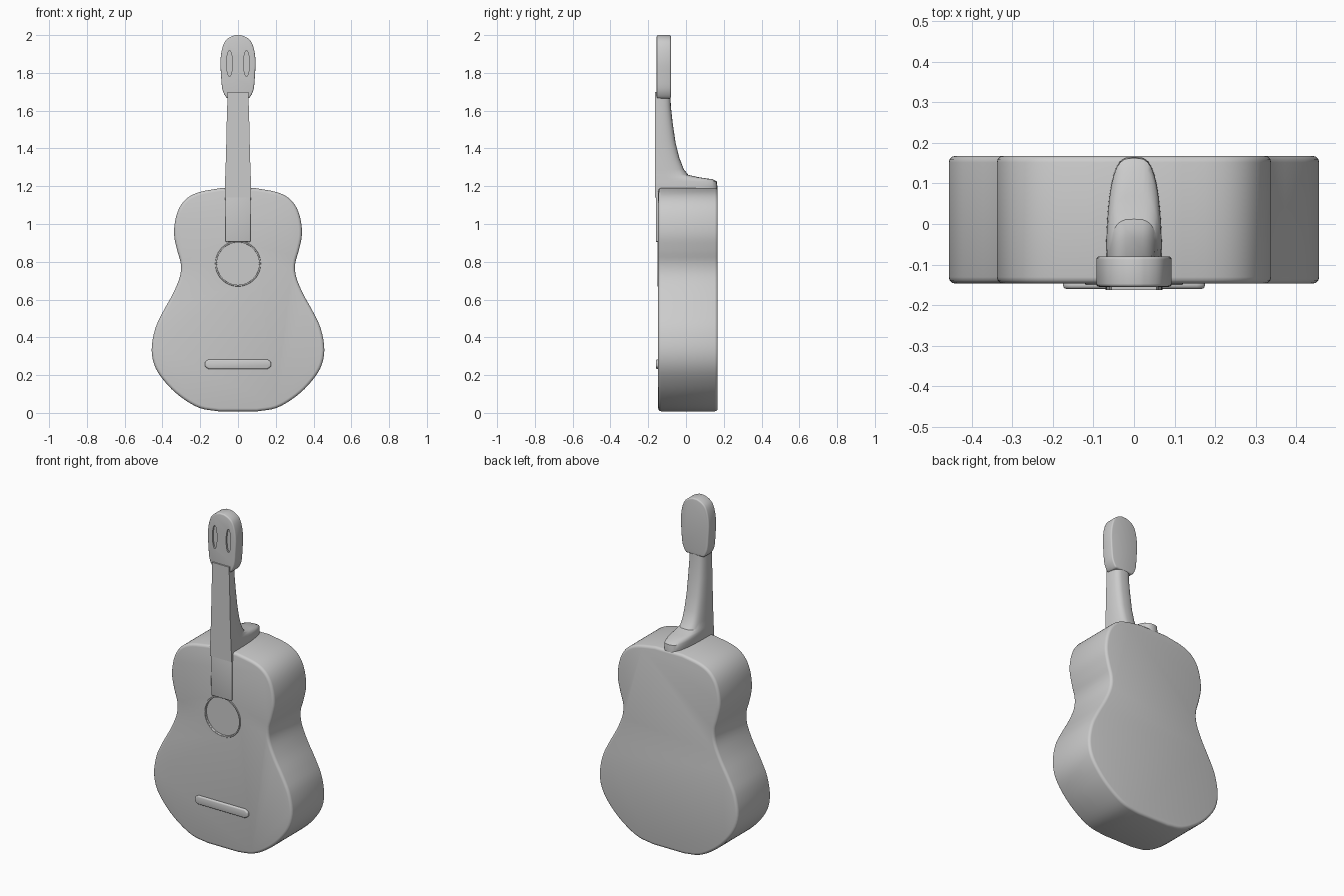
import bpy, bmesh, math
from mathutils import Vector

old = bpy.data.objects.get("Cube")
if old:
    bpy.data.objects.remove(old, do_unlink=True)

grey = bpy.data.materials.new("plain grey")
grey.use_nodes = True
grey.diffuse_color = (0.6, 0.6, 0.6, 1)
grey.node_tree.nodes["Principled BSDF"].inputs["Base Color"].default_value = (0.6, 0.6, 0.6, 1)


def add_object(name, bm):
    bmesh.ops.recalc_face_normals(bm, faces=bm.faces)
    mesh = bpy.data.meshes.new(name)
    bm.to_mesh(mesh)
    bm.free()
    mesh.materials.append(grey)
    obj = bpy.data.objects.new(name, mesh)
    bpy.context.collection.objects.link(obj)
    return obj


def smooth_path(pts, steps=4):
    """Catmull-Rom curve through the points."""
    p = [Vector(q) for q in pts]
    p = [2 * p[0] - p[1]] + p + [2 * p[-1] - p[-2]]
    out = []
    for a, b, c, d in zip(p, p[1:], p[2:], p[3:]):
        for i in range(steps):
            t = i / steps
            out.append(0.5 * (2 * b + (c - a) * t + (2 * a - 5 * b + 4 * c - d) * t ** 2
                              + (3 * b - a - 3 * c + d) * t ** 3))
    return out + [p[-2]]


def slab(name, outline, front, back):
    """Extrude an x-z outline from front to back."""
    bm = bmesh.new()
    face = bm.faces.new([bm.verts.new((x, front, z)) for x, z in outline])
    moved = bmesh.ops.extrude_face_region(bm, geom=[face])["geom"]
    verts = [v for v in moved if isinstance(v, bmesh.types.BMVert)]
    bmesh.ops.translate(bm, vec=(0, back - front, 0), verts=verts)
    return add_object(name, bm)


def mirrored(half):
    return [(w, z) for w, z in half] + [(-w, z) for w, z in reversed(half)]


def ellipse(cx, cz, rx, rz, n=40):
    return [(cx + rx * math.cos(2 * math.pi * i / n), cz + rz * math.sin(2 * math.pi * i / n))
            for i in range(n)]


def finish(obj, bevel=0, cutters=()):
    """Round the edges, carve the recesses and shade smooth."""
    if bevel:
        m = obj.modifiers.new("Rounding", 'BEVEL')
        m.width, m.segments, m.angle_limit = bevel, 3, math.radians(40)
    for c in cutters:
        m = obj.modifiers.new("Recess", 'BOOLEAN')
        m.operation, m.solver, m.object = 'DIFFERENCE', 'EXACT', c
        c.hide_render = True
        c.hide_set(True)
    bpy.ops.object.select_all(action='DESELECT')
    obj.select_set(True)
    bpy.context.view_layer.objects.active = obj
    for m in list(obj.modifiers):
        bpy.ops.object.modifier_apply(modifier=m.name)
    bpy.ops.object.shade_smooth_by_angle(angle=math.radians(35))
    for c in cutters:
        bpy.data.objects.remove(c, do_unlink=True)


# Hourglass body with a shallow sound hole
body_half = [(0.1, 0.008), (0.2, 0.025), (0.29, 0.075), (0.37, 0.145), (0.435, 0.235),
             (0.457, 0.33), (0.44, 0.44), (0.40, 0.53), (0.345, 0.63), (0.308, 0.72),
             (0.303, 0.79), (0.322, 0.86), (0.338, 0.94), (0.332, 1.02), (0.308, 1.09),
             (0.265, 1.14), (0.2, 1.17), (0.09, 1.19)]
body = slab("body", mirrored(smooth_path(body_half)), -0.147, 0.168)
hole = slab("sound_hole_cutter", ellipse(0, 0.79, 0.112, 0.112), -0.2, -0.136)
finish(body, 0.016, [hole])

# Raised rim around the sound hole
bm = bmesh.new()
n = 48
rings = [[bm.verts.new((r * math.cos(2 * math.pi * i / n), y, 0.79 + r * math.sin(2 * math.pi * i / n)))
          for i in range(n)] for r, y in ((0.112, -0.138), (0.113, -0.151), (0.119, -0.151), (0.123, -0.142))]
for a, b in zip(rings, rings[1:] + rings[:1]):
    for i in range(n):
        j = (i + 1) % n
        bm.faces.new((a[i], a[j], b[j], b[i]))
finish(add_object("sound_hole_rim", bm))

# Neck and heel: D-shaped sections (height, half width, back depth)
sections = [(1.14, 0.07, 0.166), (1.20, 0.07, 0.166), (1.225, 0.069, 0.163), (1.237, 0.068, 0.14),
            (1.247, 0.068, 0.07), (1.26, 0.067, 0.012), (1.29, 0.066, -0.012), (1.35, 0.064, -0.035),
            (1.43, 0.062, -0.055), (1.53, 0.06, -0.07), (1.62, 0.057, -0.08), (1.70, 0.056, -0.083)]
bm = bmesh.new()
front, loops = -0.163, []
for z, w, back in sections:
    loop = []
    for i in range(21):
        t = math.pi * i / 20
        x = w * math.copysign(abs(math.cos(t)) ** 0.6, math.cos(t))
        loop.append(bm.verts.new((x, front + (back - front) * math.sin(t) ** 0.7, z)))
    loops.append(loop)
for a, b in zip(loops, loops[1:]):
    for i in range(len(a)):
        j = (i + 1) % len(a)
        bm.faces.new((a[i], a[j], b[j], b[i]))
bm.faces.new(loops[0])
bm.faces.new(loops[-1])
finish(add_object("neck", bm))

# Fingerboard lying on the body
board = [(0.066, 0.905), (0.068, 1.2)]
finish(slab("fingerboard", mirrored(board), -0.16, -0.14), 0.005)

# Headstock with two shallow tuner slots
head_half = [(0.058, 1.665), (0.072, 1.685), (0.084, 1.72), (0.09, 1.79), (0.093, 1.86),
             (0.086, 1.92), (0.07, 1.965), (0.045, 1.988), (0.015, 2.0)]
head = slab("headstock", mirrored(smooth_path(head_half, 3)), -0.155, -0.08)
slots = [slab("slot_cutter", ellipse(s * 0.045, 1.85, 0.015, 0.07, 20), -0.2, -0.145) for s in (-1, 1)]
finish(head, 0.012, slots)

# Bridge
bridge = [(0.155, 0.232), (0.175, 0.245), (0.175, 0.27), (0.155, 0.283)]
finish(slab("bridge", mirrored(bridge), -0.16, -0.14), 0.008)
